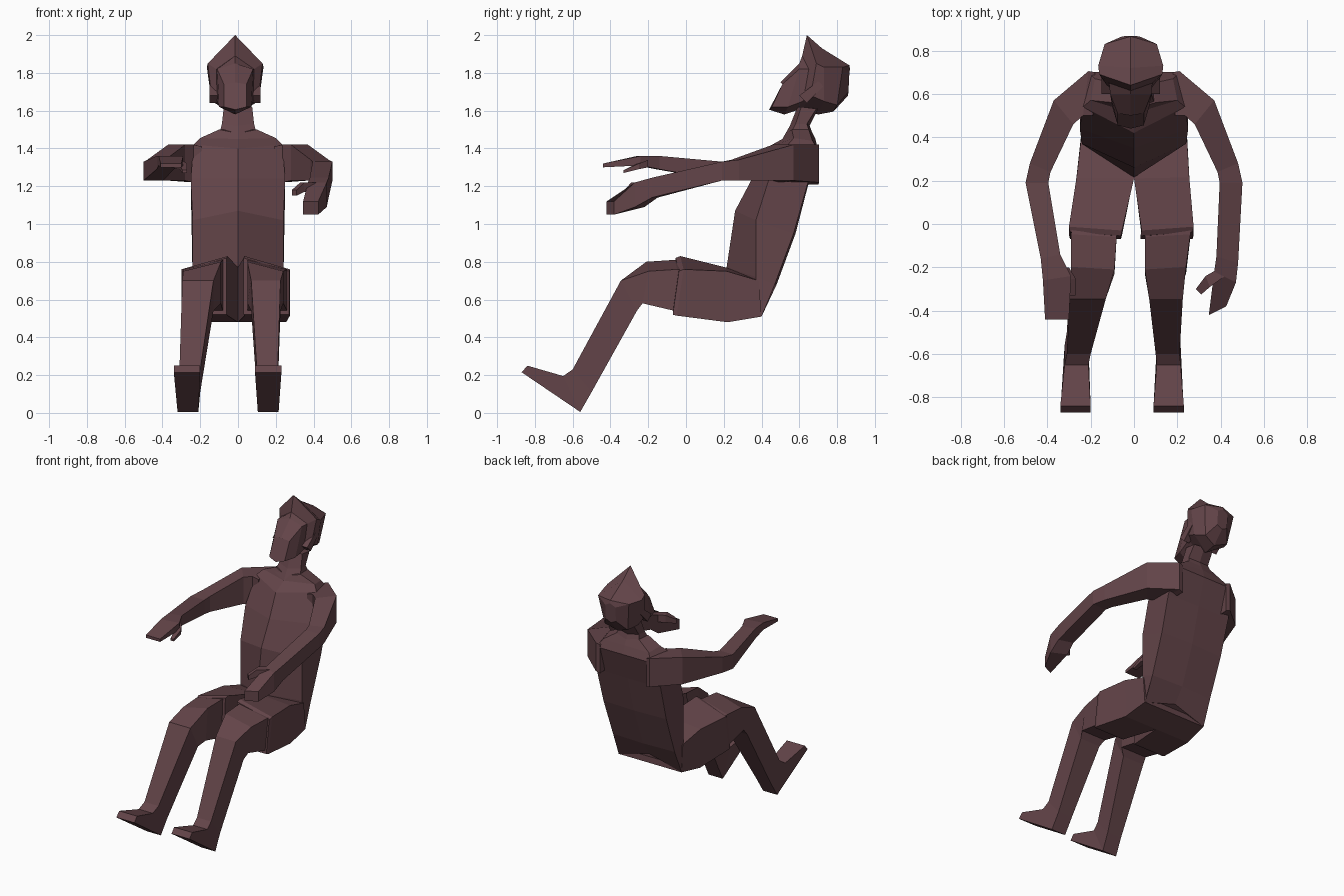
import bpy
import bmesh

default_cube = bpy.data.objects.get("Cube")
if default_cube:
    bpy.data.objects.remove(default_cube)

# One dark maroon colour for the whole figure
maroon = bpy.data.materials.new("dark_maroon")
maroon.use_nodes = True
colour = (0.125, 0.058, 0.066, 1)
maroon.diffuse_color = colour
shader = next(n for n in maroon.node_tree.nodes if n.type == "BSDF_PRINCIPLED")
shader.inputs["Base Color"].default_value = colour


def loft(name, rings):
    """Skin a list of equal closed rings and cap both ends."""
    bm = bmesh.new()
    loops = [[bm.verts.new(point) for point in ring] for ring in rings]
    count = len(loops[0])
    for lower, upper in zip(loops, loops[1:]):
        for i in range(count):
            j = (i + 1) % count
            bm.faces.new((lower[i], lower[j], upper[j], upper[i]))
    bm.faces.new(loops[0])
    bm.faces.new(loops[-1])
    bmesh.ops.recalc_face_normals(bm, faces=bm.faces)
    mesh = bpy.data.meshes.new(name)
    bm.to_mesh(mesh)
    bm.free()
    mesh.materials.append(maroon)
    part = bpy.data.objects.new(name, mesh)
    bpy.context.collection.objects.link(part)
    return part


def mirrored_ring(first, side_a, side_b, last, centre=0):
    """Six-sided ring: two centre points (y, z) and two mirrored side points (x, y, z)."""
    right = [(centre + x, y, z) for x, y, z in (side_a, side_b)]
    left = [(centre - x, y, z) for x, y, z in (side_b, side_a)]
    return [(centre, *first), *right, (centre, *last), *left]


def arm_ring(side, inner_x, inner_y, outer_x, outer_y, bottom, top):
    """Upright four-sided section between an inner and an outer edge."""
    a, b = side * inner_x, side * outer_x
    return [(a, inner_y, bottom), (b, outer_y, bottom), (b, outer_y, top), (a, inner_y, top)]


def leg_ring(side, widths, section, drop):
    """Four-sided section whose outer top edge drops slightly."""
    inner, outer = (side * w for w in widths)
    top_y, top_z, low_y, low_z = section
    return [(inner, top_y, top_z), (outer, top_y + drop / 4, top_z - drop),
            (outer, low_y, low_z), (inner, low_y, low_z)]


# Torso: ridged chest, flat sides, raised hem at the middle of the back
loft("torso", [mirrored_ring(*ring) for ring in (
    ((.24, .50), (.23, .38, .52), (.245, .40, .51), (.41, .58)),
    ((.215, .77), (.24, .37, .72), (.24, .47, .68), (.48, .68)),
    ((.26, 1.07), (.24, .37, 1.02), (.245, .57, .95), (.58, .95)),
    ((.35, 1.24), (.25, .44, 1.24), (.25, .64, 1.20), (.645, 1.20)),
    ((.42, 1.40), (.235, .54, 1.42), (.21, .70, 1.39), (.70, 1.39)),
    ((.51, 1.45), (.20, .57, 1.455), (.18, .67, 1.44), (.685, 1.45)),
    ((.53, 1.48), (.10, .56, 1.50), (.09, .65, 1.50), (.66, 1.50)),
)])

# Neck
loft("neck", [mirrored_ring(*ring) for ring in (
    ((.51, 1.45), (.10, .55, 1.47), (.095, .66, 1.47), (.68, 1.45)),
    ((.55, 1.52), (.085, .58, 1.53), (.08, .64, 1.53), (.655, 1.52)),
    ((.59, 1.62), (.075, .61, 1.62), (.075, .69, 1.61), (.70, 1.61)),
)])

# Head: face, cheeks, pointed crest and back of the skull
loft("head", [mirrored_ring(*ring, centre=-.015) for ring in (
    ((.50, 1.75), (.06, .51, 1.74), (.06, .455, 1.62), (.44, 1.605)),
    ((.60, 1.85), (.095, .60, 1.82), (.085, .54, 1.62), (.52, 1.58)),
    ((.615, 1.89), (.10, .65, 1.82), (.095, .62, 1.65), (.58, 1.60)),
    ((.64, 2.0), (.145, .69, 1.85), (.125, .66, 1.68), (.61, 1.60)),
    ((.72, 1.93), (.15, .73, 1.83), (.125, .73, 1.65), (.70, 1.58)),
    ((.865, 1.84), (.12, .83, 1.83), (.09, .80, 1.63), (.78, 1.595)),
    ((.868, 1.82), (.04, .865, 1.80), (.04, .86, 1.70), (.858, 1.68)),
)])

# Ears
for side, label in ((1, "left"), (-1, "right")):
    outline = ((.60, 1.68), (.70, 1.755), (.73, 1.73), (.64, 1.64))
    loft(label + "_ear", [[(side * x - .015, y, z) for y, z in outline] for x in (.09, .135)])

# Arms: shared shoulder and elbow, each forearm and hand in its own pose
shoulder = (
    (.19, .50, .18, .70, 1.21, 1.41),
    (.235, .50, .21, .705, 1.22, 1.42),
    (.28, .46, .37, .57, 1.23, 1.42),
    (.385, .24, .48, .28, 1.23, 1.34),
    (.395, .19, .50, .19, 1.23, 1.33),
)
left_forearm = (
    (.38, -.15, .48, -.18, 1.14, 1.245),
    (.37, -.22, .47, -.27, 1.09, 1.22),
    (.345, -.42, .425, -.38, 1.05, 1.12),
)
right_forearm = (
    (.34, -.14, .43, -.16, 1.29, 1.36),
    (.29, -.24, .42, -.26, 1.31, 1.36),
    (.30, -.44, .41, -.44, 1.30, 1.32),
)
left_thumb = (
    (.40, -.20, .42, -.24, 1.17, 1.22),
    (.33, -.24, .35, -.29, 1.17, 1.22),
    (.285, -.30, .31, -.325, 1.15, 1.18),
)
right_thumb = (
    (.30, -.20, .36, -.20, 1.30, 1.34),
    (.27, -.25, .31, -.26, 1.29, 1.32),
    (.27, -.33, .295, -.33, 1.27, 1.285),
)
for side, label, forearm, thumb in ((1, "left", left_forearm, left_thumb),
                                    (-1, "right", right_forearm, right_thumb)):
    loft(label + "_arm", [arm_ring(side, *ring) for ring in shoulder + forearm])
    loft(label + "_thumb", [arm_ring(side, *ring) for ring in thumb])

# Legs: shared side profile with separate widths for each side
shorts_profile = ((.38, .72, .40, .51), (.21, .77, .22, .48),
                  (-.03, .83, -.05, .515), (-.055, .82, -.07, .52))
leg_profile = ((.05, .79, .05, .53), (-.06, .81, -.06, .54), (-.21, .80, -.23, .58),
               (-.345, .70, -.26, .54), (-.60, .23, -.50, .11),
               (-.65, .195, -.56, .005), (-.84, .25, -.87, .215))
left_widths = ((.05, .26), (.05, .26), (.05, .24), (.07, .225), (.10, .21), (.105, .215), (.09, .23))
right_widths = ((.08, .28), (.08, .29), (.09, .29), (.13, .295), (.20, .31), (.21, .32), (.20, .34))
left_shorts = ((0, .245), (0, .255), (.035, .275), (.03, .27))
right_shorts = ((0, .245), (0, .265), (.055, .30), (.06, .295))
for side, label, legs, shorts in ((1, "left", left_widths, left_shorts),
                                  (-1, "right", right_widths, right_shorts)):
    loft(label + "_shorts", [leg_ring(side, w, p, .07 if p[0] < 0 else .02)
                             for w, p in zip(shorts, shorts_profile)])
    loft(label + "_leg", [leg_ring(side, w, p, .05 if p[1] > .75 else 0)
                          for w, p in zip(legs, leg_profile)])
